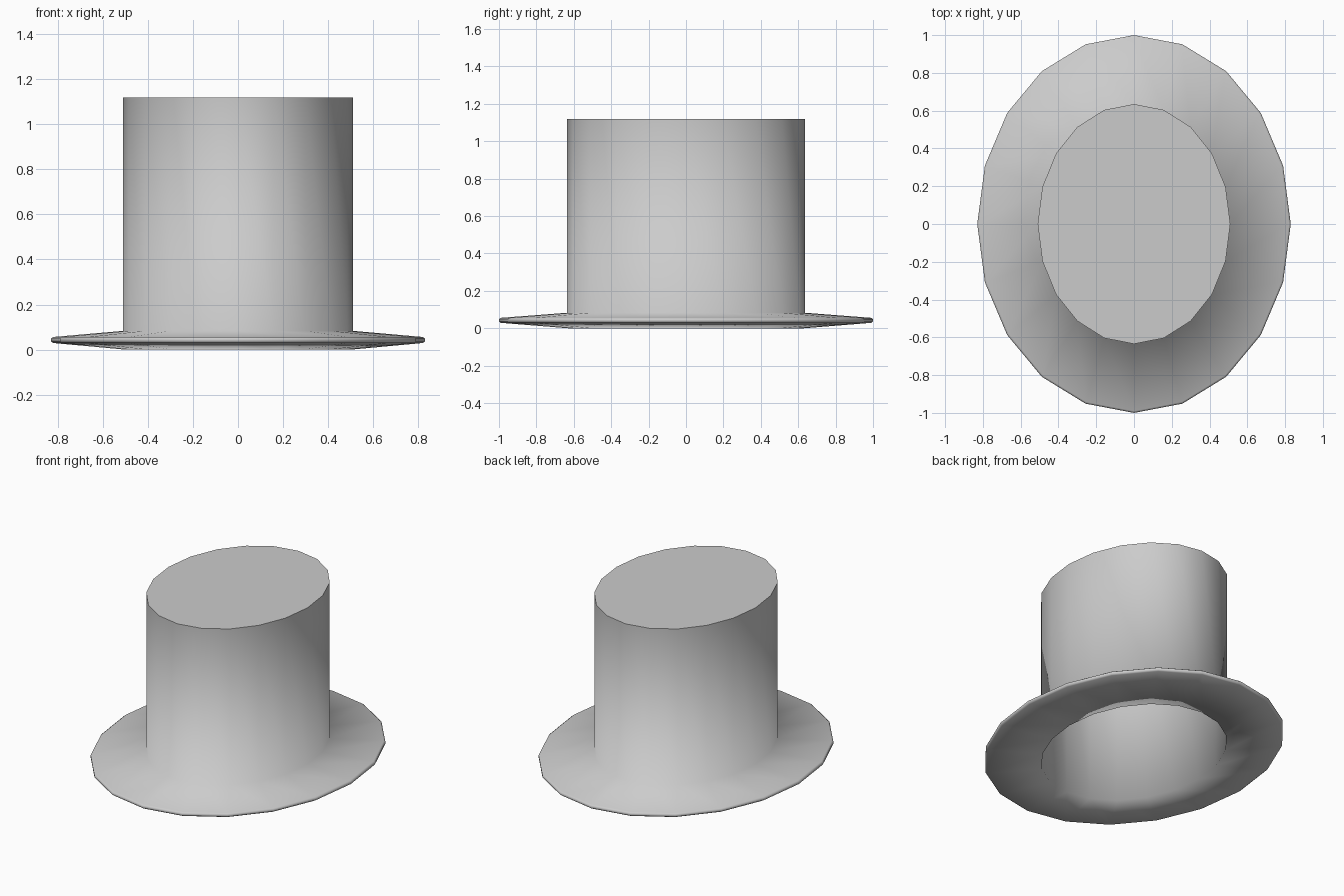
import bpy, bmesh
from math import sin, cos, pi

if "Cube" in bpy.data.objects:
    bpy.data.objects.remove(bpy.data.objects["Cube"])

SIDES = 20

# Hat profile as (x radius, y radius, z): crown, brim top, rim, brim underside, lining
profile = [
    (0.51, 0.635, 1.12),
    (0.51, 0.635, 0.083),
    (0.82, 0.990, 0.056),
    (0.83, 1.000, 0.049),
    (0.83, 1.000, 0.036),
    (0.82, 0.990, 0.029),
    (0.505, 0.63, 0.0),
    (0.505, 0.63, 1.115),
]

bm = bmesh.new()


def ring(rx, ry, z):
    return [bm.verts.new((rx * cos(2 * pi * i / SIDES), ry * sin(2 * pi * i / SIDES), z))
            for i in range(SIDES)]


rings = [ring(*p) for p in profile]

# Skin the walls and the brim with smooth faces
for a, b in zip(rings, rings[1:]):
    for i in range(SIDES):
        j = (i + 1) % SIDES
        bm.faces.new((a[i], b[i], b[j], a[j])).smooth = True

# Flat crown top and inner ceiling, each with a crisp edge
for loop in (rings[0], rings[-1][::-1]):
    cap = bm.faces.new(loop)
    for e in cap.edges:
        e.smooth = False

bmesh.ops.recalc_face_normals(bm, faces=bm.faces)

mesh = bpy.data.meshes.new("top_hat")
bm.to_mesh(mesh)
bm.free()
hat = bpy.data.objects.new("top_hat", mesh)
bpy.context.collection.objects.link(hat)
